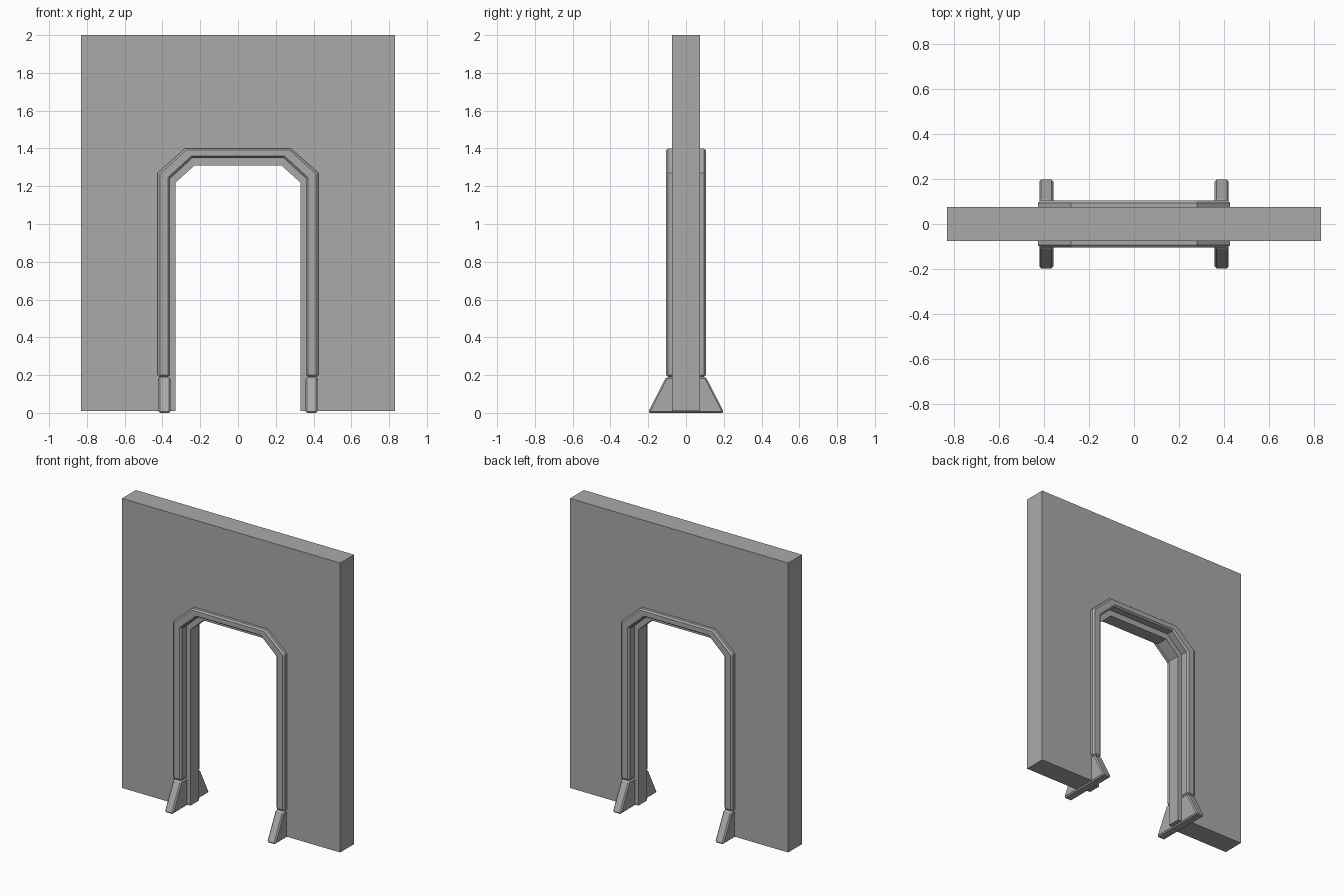
import bpy
import bmesh
import math

cube = bpy.data.objects.get("Cube")
if cube:
    bpy.data.objects.remove(cube, do_unlink=True)

grey = bpy.data.materials.new("plain grey")
grey.use_nodes = True
color = (0.4, 0.4, 0.4, 1)
grey.diffuse_color = color
grey.node_tree.nodes["Principled BSDF"].inputs["Base Color"].default_value = color


def prism(name, polygons, axis, start, end, bevel=0):
    """Extrude flat polygons along x or y; matching corners are merged."""
    bm = bmesh.new()
    for points in polygons:
        verts = [bm.verts.new((start, u, v) if axis == "x" else (u, start, v))
                 for u, v in points]
        bm.faces.new(verts)
    bmesh.ops.remove_doubles(bm, verts=bm.verts, dist=1e-5)
    extruded = bmesh.ops.extrude_face_region(bm, geom=bm.faces[:], use_keep_orig=True)
    moved = [g for g in extruded["geom"] if isinstance(g, bmesh.types.BMVert)]
    step = end - start
    bmesh.ops.translate(bm, verts=moved,
                        vec=(step, 0, 0) if axis == "x" else (0, step, 0))
    bmesh.ops.recalc_face_normals(bm, faces=bm.faces)
    mesh = bpy.data.meshes.new(name)
    bm.to_mesh(mesh)
    bm.free()
    mesh.materials.append(grey)
    obj = bpy.data.objects.new(name, mesh)
    bpy.context.collection.objects.link(obj)
    if bevel:
        mod = obj.modifiers.new("edge chamfer", "BEVEL")
        mod.width = bevel
        mod.segments = 1
        mod.limit_method = "ANGLE"
        mod.angle_limit = math.radians(60)
    return obj


def arch(side, shoulder, top_half, top, base):
    """Outline of an opening with clipped upper corners."""
    half = [(side, base), (side, shoulder), (top_half, top)]
    return half + [(-x, z) for x, z in reversed(half)]


def band(outer, inner):
    """Quads filling the strip between two outlines."""
    return [(outer[i], outer[i + 1], inner[i + 1], inner[i])
            for i in range(len(outer) - 1)]


# Wall slab with the doorway left open
floor = 0.01
wall_outer = arch(0.83, 1.27, 0.83, 2.0, floor)
wall_hole = arch(0.39, 1.255, 0.26, 1.375, floor)
prism("wall", band(wall_outer, wall_hole), "y", -0.075, 0.075)

# Raised trim around both sides of the doorway
trim = band(arch(0.425, 1.27, 0.28, 1.40, 0.19), arch(0.36, 1.24, 0.24, 1.35, 0.19))
prism("door_trim", trim, "y", -0.105, 0.105, 0.011)

# Narrow rib along the middle of the jamb
rib = band(arch(0.38, 1.25, 0.25, 1.365, floor), arch(0.33, 1.22, 0.23, 1.31, floor))
prism("inner_rib", rib, "y", -0.045, 0.045)

# Flared feet under the trim
foot = [(-0.2, 0), (0.2, 0), (0.195, 0.015), (0.105, 0.19), (-0.105, 0.19), (-0.195, 0.015)]
for name, side in (("left_foot", 1), ("right_foot", -1)):
    prism(name, [foot], "x", side * 0.358, side * 0.42, 0.008)
